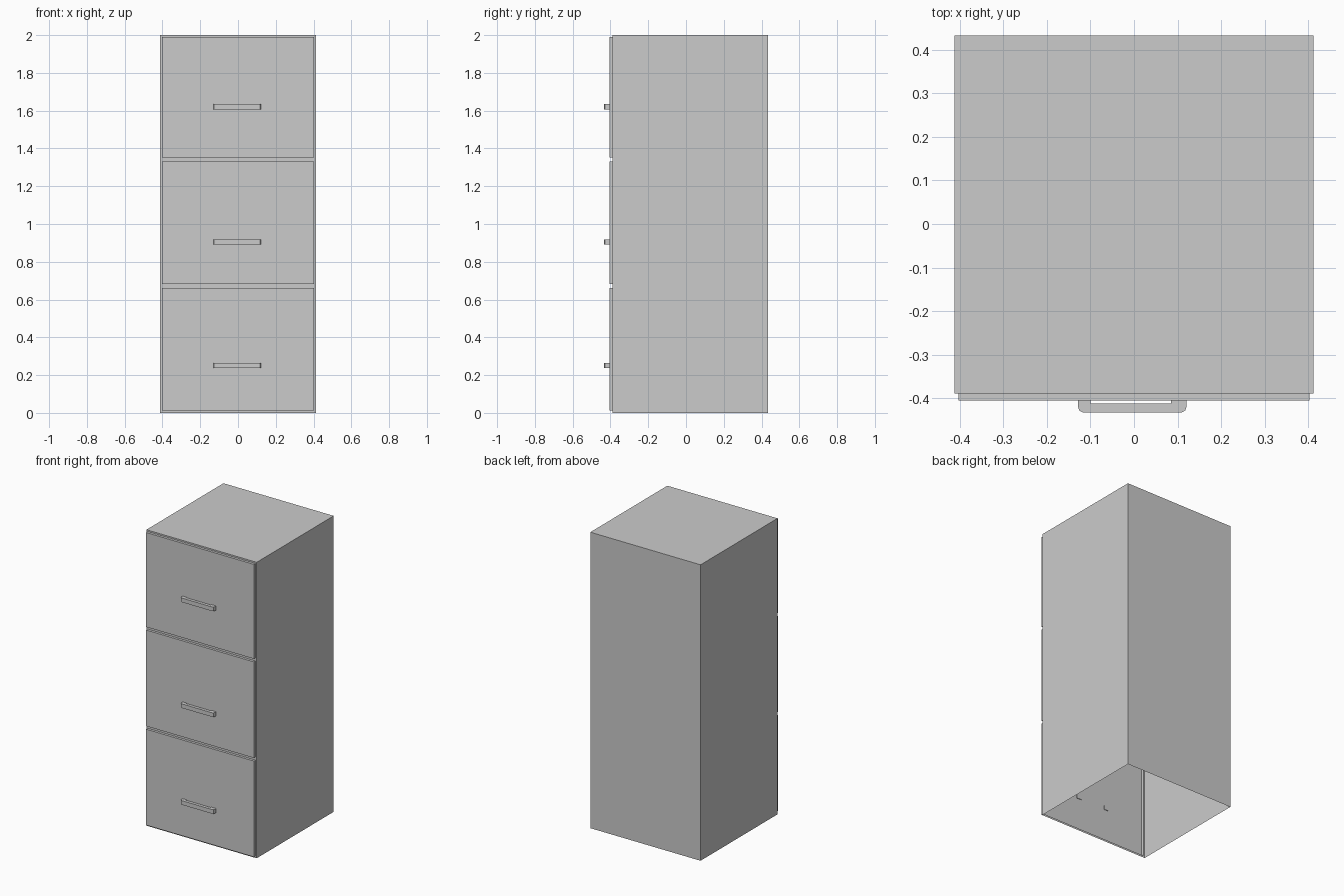
import bpy, bmesh
from mathutils import Matrix

if "Cube" in bpy.data.objects:
    bpy.data.objects.remove(bpy.data.objects["Cube"])

HALF_W, FRONT, BACK, HEIGHT = 0.412, -0.389, 0.433, 2.0
DRAWER_HALF_W, DRAWER_FRONT = 0.403, -0.406
DRAWERS = [(0.013, 0.661), (0.682, 1.331), (1.352, 1.99)]
HANDLE_Z = [0.251, 0.905, 1.62]


def make_object(name, bm):
    mesh = bpy.data.meshes.new(name)
    bm.to_mesh(mesh)
    bm.free()
    obj = bpy.data.objects.new(name, mesh)
    bpy.context.collection.objects.link(obj)
    return obj


def open_box(lo, hi, open_sides):
    """Box between two corners, without the faces whose normals are listed."""
    bm = bmesh.new()
    size = [b - a for a, b in zip(lo, hi)]
    mid = [(a + b) / 2 for a, b in zip(lo, hi)]
    bmesh.ops.create_cube(bm, size=1, matrix=Matrix.Translation(mid) @ Matrix.Diagonal((*size, 1)))
    bm.normal_update()
    gone = [f for f in bm.faces
            if any(sum(a * b for a, b in zip(f.normal, n)) > 0.9 for n in open_sides)]
    bmesh.ops.delete(bm, geom=gone, context='FACES')
    return bm


# Cabinet shell: open underneath, front is a thin frame around the drawers
bm = open_box((-HALF_W, FRONT, 0), (HALF_W, BACK, HEIGHT), [(0, -1, 0), (0, 0, -1)])
xs = [-HALF_W, -DRAWER_HALF_W, DRAWER_HALF_W, HALF_W]
zs = [0] + [z for pair in DRAWERS for z in pair] + [HEIGHT]
for i in range(3):
    for j in range(len(zs) - 1):
        if i == 1 and j % 2 == 1:
            continue  # drawer opening
        corners = [(xs[i], zs[j]), (xs[i + 1], zs[j]), (xs[i + 1], zs[j + 1]), (xs[i], zs[j + 1])]
        bm.faces.new([bm.verts.new((x, FRONT, z)) for x, z in corners])
bmesh.ops.remove_doubles(bm, verts=bm.verts, dist=1e-5)
make_object("cabinet_shell", bm)

# Handle outline seen from above: bar with chamfered ends and two posts
HANDLE = [(-0.129, -0.402), (-0.129, -0.419), (-0.126, -0.428), (-0.118, -0.433),
          (0.110, -0.433), (0.118, -0.428), (0.121, -0.419), (0.121, -0.402),
          (0.085, -0.402), (0.085, -0.413), (-0.100, -0.413), (-0.100, -0.402)]

for n, ((z0, z1), hz) in enumerate(zip(DRAWERS, HANDLE_Z), 1):
    # Drawer front panel, hollow at the back
    bm = open_box((-DRAWER_HALF_W, DRAWER_FRONT, z0), (DRAWER_HALF_W, FRONT, z1), [(0, 1, 0)])
    make_object(f"drawer_front_{n}", bm)

    # Pull handle
    bm = bmesh.new()
    face = bm.faces.new([bm.verts.new((x, y, hz - 0.014)) for x, y in HANDLE])
    ext = bmesh.ops.extrude_face_region(bm, geom=[face], use_keep_orig=True)
    bmesh.ops.translate(bm, vec=(0, 0, 0.028),
                        verts=[v for v in ext["geom"] if isinstance(v, bmesh.types.BMVert)])
    bmesh.ops.recalc_face_normals(bm, faces=bm.faces)
    make_object(f"drawer_handle_{n}", bm)
